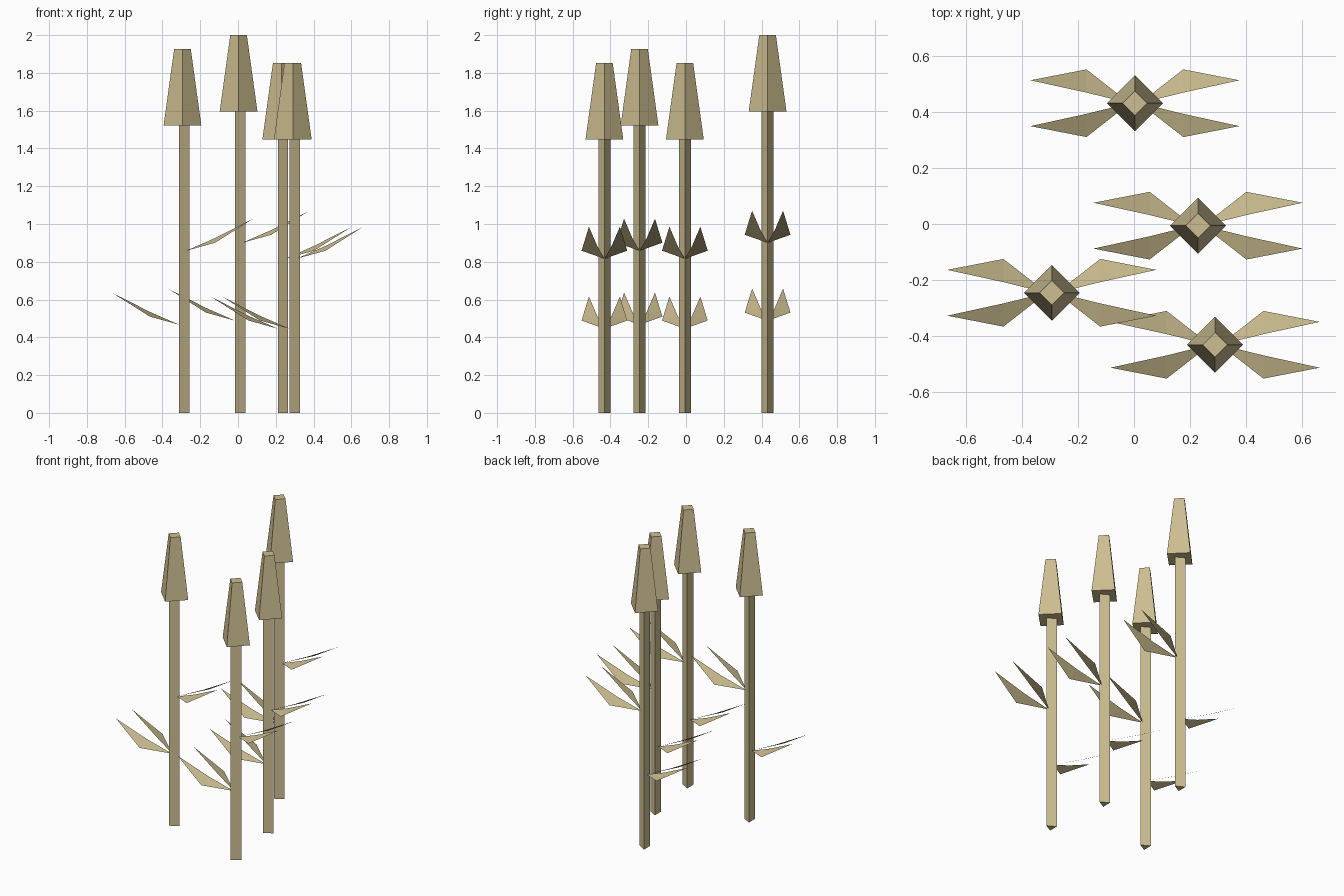
import bpy
import math

cube = bpy.data.objects.get("Cube")
if cube:
    bpy.data.objects.remove(cube, do_unlink=True)

# One dry straw colour for everything
straw = bpy.data.materials.new("straw")
straw.use_nodes = True
straw.diffuse_color = (0.61, 0.515, 0.283, 1)
straw.node_tree.nodes["Principled BSDF"].inputs["Base Color"].default_value = straw.diffuse_color

HEAD_HEIGHT = 0.405


def add_mesh(name, verts, faces, location):
    mesh = bpy.data.meshes.new(name)
    mesh.from_pydata(verts, [], faces)
    mesh.materials.append(straw)
    obj = bpy.data.objects.new(name, mesh)
    obj.location = location
    bpy.context.collection.objects.link(obj)
    return obj


def add_prism(name, sides, low_radius, top_radius, height, location):
    """Tapered prism standing on its location, first corner towards +x."""
    verts = []
    for radius, z in ((low_radius, 0), (top_radius, height)):
        for i in range(sides):
            angle = math.tau * i / sides
            verts.append((radius * math.cos(angle), radius * math.sin(angle), z))
    faces = [(i, (i + 1) % sides, (i + 1) % sides + sides, i + sides) for i in range(sides)]
    faces.append(tuple(reversed(range(sides))))
    faces.append(tuple(range(sides, 2 * sides)))
    return add_mesh(name, verts, faces, location)


def add_leaf_pair(name, direction, location):
    """Two bent blades spreading to both sides of y, leaning along x."""
    blade = [(0.018, 0, 0), (0.173, 0.121, 0.043), (0.173, 0.038, 0.068), (0.374, 0.082, 0.17)]
    verts, faces = [], []
    for side in (1, -1):
        n = len(verts)
        verts += [(direction * x, side * y, z) for x, y, z in blade]
        for a, b, c in ((0, 2, 1), (2, 3, 1)):
            # keep the upper surface as the front of each face
            faces.append((n + a, n + b, n + c) if side * direction > 0 else (n + c, n + b, n + a))
    return add_mesh(name, verts, faces, location)


# Each plant: x, y and how far its head is lowered
plants = {
    "back": (0.003, 0.432, 0.0),
    "middle": (0.229, -0.006, 0.148),
    "right": (-0.294, -0.246, 0.074),
    "front": (0.29, -0.432, 0.148),
}

for label, (x, y, drop) in plants.items():
    neck = 2 - HEAD_HEIGHT - drop
    add_prism(label + "_stalk", 3, 0.037, 0.037, neck, (x, y, 0))
    add_prism(label + "_seed_head", 4, 0.1, 0.044, HEAD_HEIGHT, (x, y, neck))
    add_leaf_pair(label + "_upper_leaves", 1, (x, y, 0.9 - drop * 0.57))
    add_leaf_pair(label + "_lower_leaves", -1, (x, y, 0.488 - drop * 0.285))
